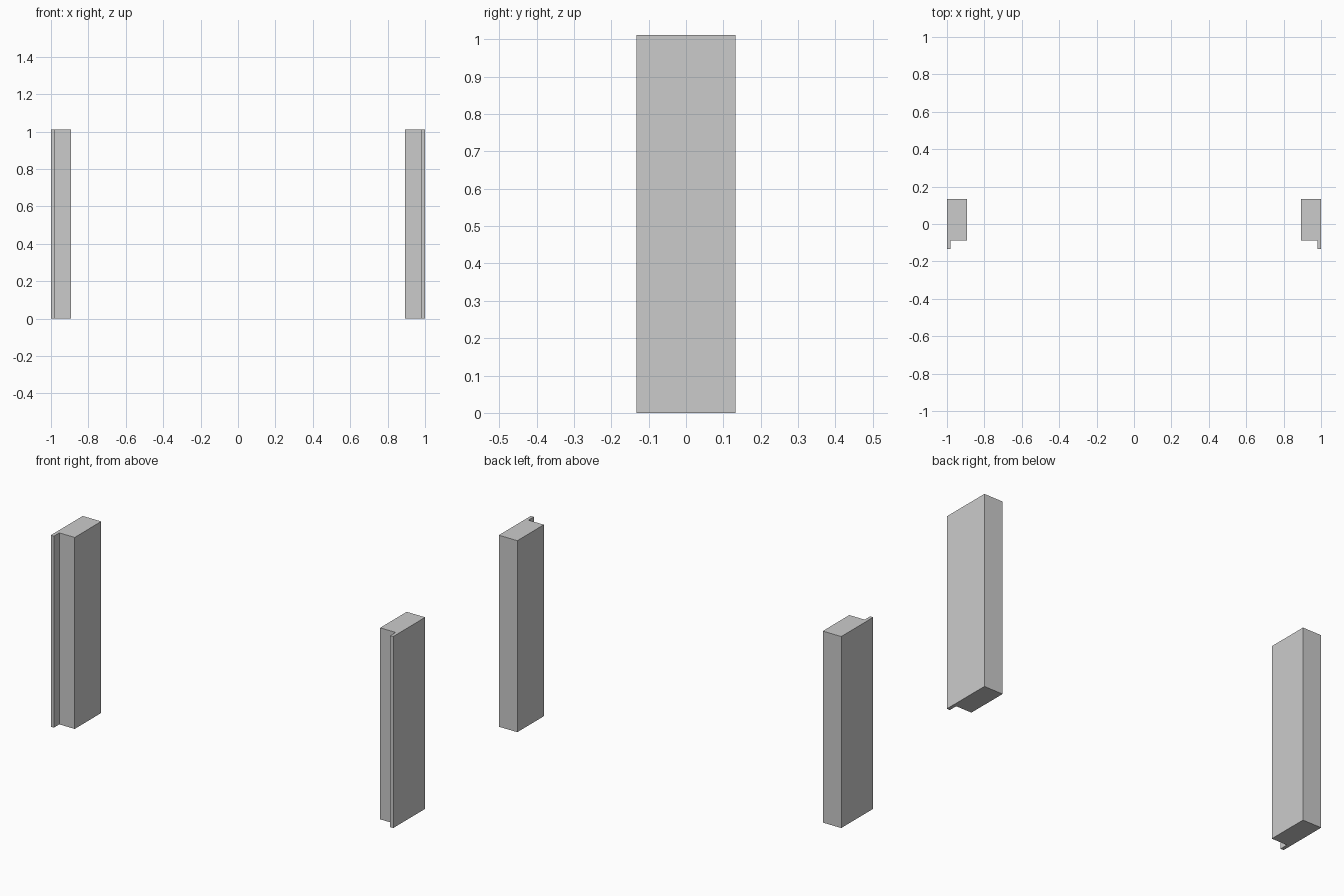
import bpy, bmesh

if "Cube" in bpy.data.objects:
    bpy.data.objects.remove(bpy.data.objects["Cube"])

HEIGHT = 1.011
# Jamb cross-section: thick post with a thin outer lip towards the front
PROFILE = [(1.0, -0.133), (1.0, 0.133), (0.892, 0.133),
           (0.892, -0.088), (0.982, -0.088), (0.982, -0.133)]


def make_jamb(name, side):
    bm = bmesh.new()
    face = bm.faces.new([bm.verts.new((side * x, y, 0)) for x, y in PROFILE])
    top = bmesh.ops.extrude_face_region(bm, geom=[face])["geom"]
    bmesh.ops.translate(bm, vec=(0, 0, HEIGHT),
                        verts=[v for v in top if isinstance(v, bmesh.types.BMVert)])
    bmesh.ops.recalc_face_normals(bm, faces=bm.faces[:])
    mesh = bpy.data.meshes.new(name)
    bm.to_mesh(mesh)
    bm.free()
    bpy.context.collection.objects.link(bpy.data.objects.new(name, mesh))


# Mirrored pair of door jambs
make_jamb("left_jamb", -1)
make_jamb("right_jamb", 1)
